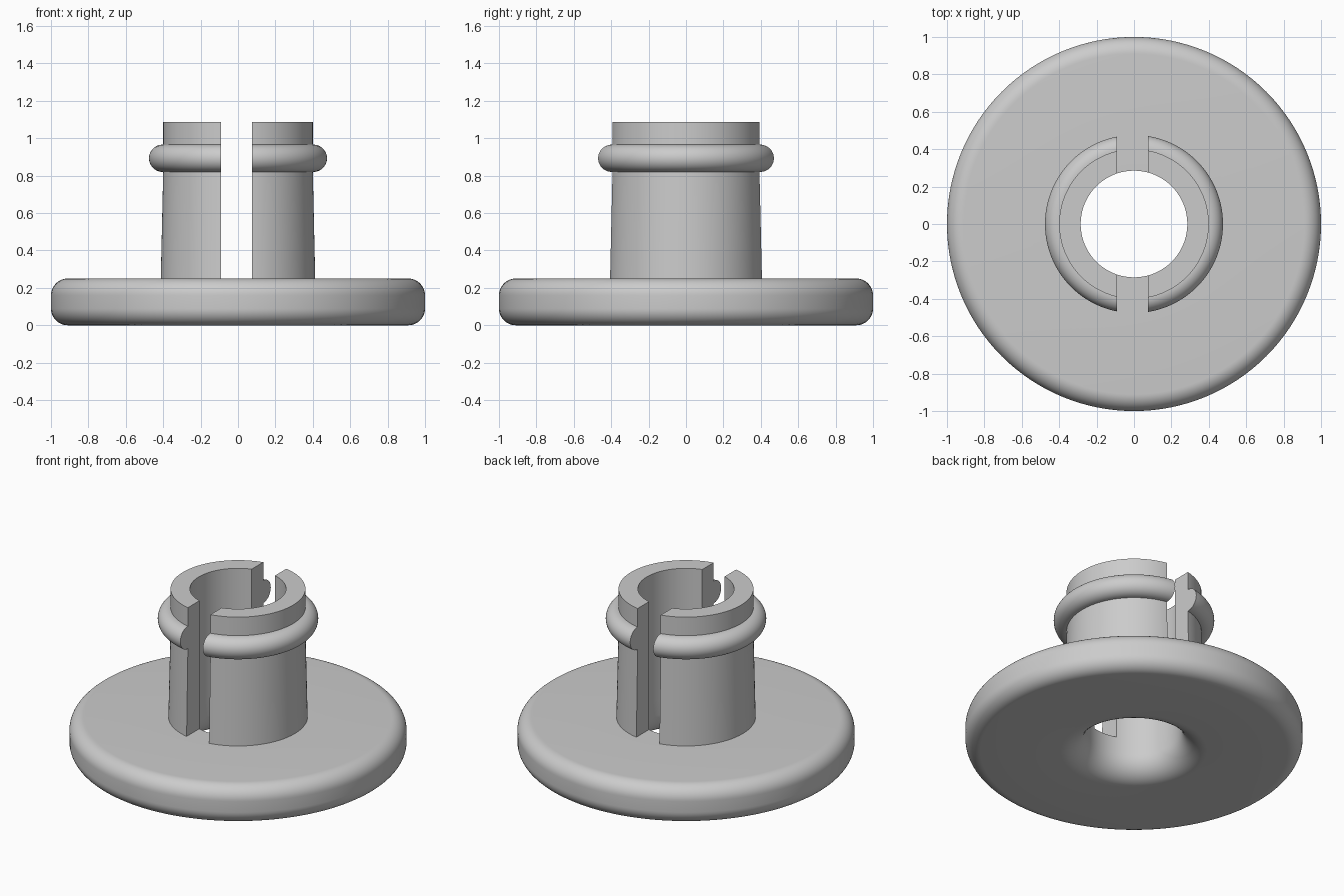
import bpy, bmesh
from math import cos, sin, pi, radians
from mathutils import Vector

cube = bpy.data.objects.get("Cube")
if cube:
    bpy.data.objects.remove(cube, do_unlink=True)

SEGMENTS = 128
BORE = 0.285          # radius of the central hole
FLANGE_TOP = 0.25

plastic = bpy.data.materials.new("light grey plastic")
plastic.use_nodes = True
plastic.diffuse_color = (0.6, 0.6, 0.6, 1)
plastic.node_tree.nodes["Principled BSDF"].inputs["Base Color"].default_value = (0.6, 0.6, 0.6, 1)


def arc(r, z, radius, start, end, steps=12):
    """Profile points on an arc, angles in degrees."""
    angles = [radians(start + (end - start) * i / steps) for i in range(steps + 1)]
    return [(r + radius * cos(a), z + radius * sin(a)) for a in angles]


def lathe(profile):
    """Revolve a closed (radius, height) outline about the z axis."""
    bm = bmesh.new()
    rings = []
    for s in range(SEGMENTS):
        a = 2 * pi * s / SEGMENTS
        rings.append([bm.verts.new((r * cos(a), r * sin(a), z)) for r, z in profile])
    n = len(profile)
    for s in range(SEGMENTS):
        here, after = rings[s], rings[(s + 1) % SEGMENTS]
        for i in range(n):
            j = (i + 1) % n
            bm.faces.new((here[i], after[i], after[j], here[j]))
    return bm


def finish(bm, name):
    bmesh.ops.recalc_face_normals(bm, faces=bm.faces)
    mesh = bpy.data.meshes.new(name)
    bm.to_mesh(mesh)
    bm.free()
    mesh.materials.append(plastic)
    obj = bpy.data.objects.new(name, mesh)
    bpy.context.collection.objects.link(obj)
    bpy.ops.object.select_all(action="DESELECT")
    obj.select_set(True)
    bpy.context.view_layer.objects.active = obj
    bpy.ops.object.shade_smooth_by_angle(angle=radians(30))


# Flange: rounded rim, flared mouth on the underside of the bore
rim, flare = 0.09, 0.15
flange = (arc(1 - rim, rim, rim, -90, 0)
          + arc(1 - rim, FLANGE_TOP - rim, rim, 0, 90)
          + [(BORE, FLANGE_TOP)]
          + arc(BORE + flare, flare, flare, 180, 270))
finish(lathe(flange), "flange")

# Collar: tapered sleeve with a round snap bead, split into two halves by a slot
collar = ([(BORE, FLANGE_TOP), (0.413, FLANGE_TOP), (0.4, 0.82)]
          + arc(0.403, 0.893, 0.073, -90, 90, 20)
          + [(0.4, 0.966), (0.4, 1.087), (BORE, 1.087)])
for name, side, edge in (("collar_left", 1, 0.075), ("collar_right", -1, -0.09)):
    bm = lathe(collar)
    cut = bmesh.ops.bisect_plane(
        bm, geom=bm.verts[:] + bm.edges[:] + bm.faces[:],
        plane_co=Vector((edge, 0, 0)), plane_no=Vector((side, 0, 0)),
        clear_inner=True)
    rim_edges = [e for e in cut["geom_cut"] if isinstance(e, bmesh.types.BMEdge)]
    bmesh.ops.holes_fill(bm, edges=rim_edges, sides=0)
    finish(bm, name)
